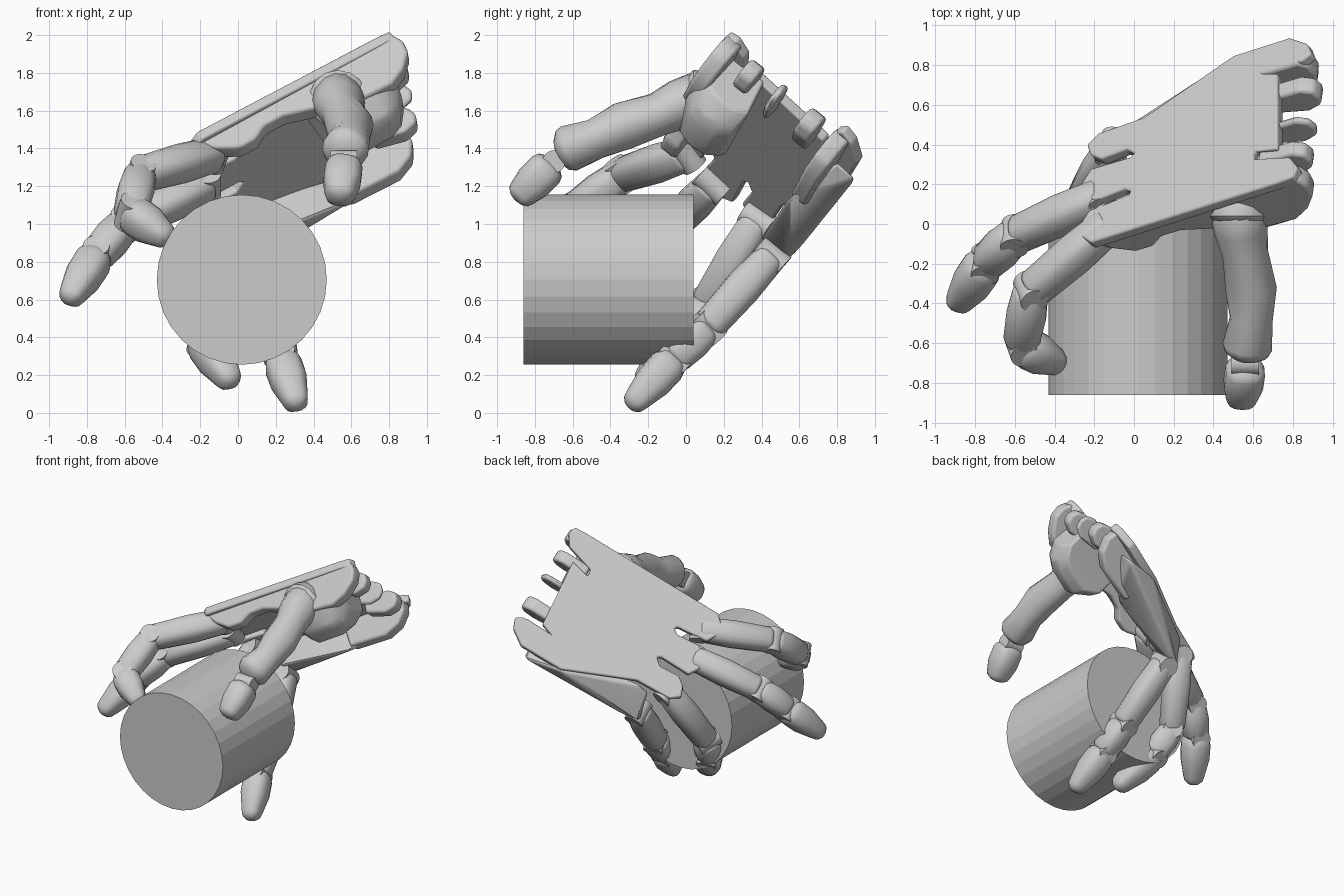
import bpy, bmesh, math
from mathutils import Vector as V

cube = bpy.data.objects.get("Cube")
if cube:
    bpy.data.objects.remove(cube, do_unlink=True)

grey = bpy.data.materials.new("light grey")
grey.use_nodes = True
COL = (0.6, 0.6, 0.6, 1)
grey.diffuse_color = COL
grey.node_tree.nodes["Principled BSDF"].inputs["Base Color"].default_value = COL

# Palm frame: along = towards wrist, across = towards little finger, normal = back of hand
origin = V((0.76, 0.25, 1.98))
normal = V((-0.82, 0.92, 1)).normalized()
along = V((1, 0.3, 0.544)).normalized()
across = normal.cross(along).normalized()


def local(a, b, d):
    return origin + along * a + across * b - normal * d


def on_back(x, y):
    z = origin.z - (normal.x * (x - origin.x) + normal.y * (y - origin.y)) / normal.z
    return V((x, y, z))


def finish(name, bm, bevel=0, angle=35):
    bmesh.ops.recalc_face_normals(bm, faces=bm.faces)
    mesh = bpy.data.meshes.new(name)
    bm.to_mesh(mesh)
    bm.free()
    mesh.materials.append(grey)
    ob = bpy.data.objects.new(name, mesh)
    bpy.context.collection.objects.link(ob)
    if bevel:
        mod = ob.modifiers.new("soft edges", 'BEVEL')
        mod.width, mod.segments, mod.limit_method = bevel, 3, 'ANGLE'
    bpy.ops.object.select_all(action='DESELECT')
    ob.select_set(True)
    bpy.context.view_layer.objects.active = ob
    bpy.ops.object.shade_smooth_by_angle(angle=math.radians(angle))
    return ob


def prism(name, pts, offset, bevel=0.015):
    bm = bmesh.new()
    top = [bm.verts.new(p) for p in pts]
    low = [bm.verts.new(p + offset) for p in pts]
    bm.faces.new(top)
    bm.faces.new(low[::-1])
    for i in range(len(pts)):
        bm.faces.new((top[i], top[i - 1], low[i - 1], low[i]))
    return finish(name, bm, bevel)


def hull(name, pts, bevel=0.02):
    bm = bmesh.new()
    for p in pts:
        bm.verts.new(p)
    bmesh.ops.convex_hull(bm, input=bm.verts)
    bmesh.ops.dissolve_limit(bm, angle_limit=0.03, verts=bm.verts, edges=bm.edges)
    return finish(name, bm, bevel)


def tube(name, stations, sides=14, square=0.75, cap=0.6):
    """Loft of rounded-square rings through (point, radius) stations with domed ends."""
    pts = [V(p) for p, r in stations]
    rad = [r for p, r in stations]
    d0, d1 = (pts[0] - pts[1]).normalized(), (pts[-1] - pts[-2]).normalized()
    p0, p1, r0, r1 = pts[0], pts[-1], rad[0], rad[-1]
    dome = [(math.sin(t), math.cos(t)) for t in (0.5, 1.0, 1.4)]
    pts = [p0 + d0 * r0 * cap * s for s, c in dome[::-1]] + pts + [p1 + d1 * r1 * cap * s for s, c in dome]
    rad = [r0 * c for s, c in dome[::-1]] + rad + [r1 * c for s, c in dome]
    bm = bmesh.new()
    rings = []
    for i, (p, r) in enumerate(zip(pts, rad)):
        t = (pts[min(i + 1, len(pts) - 1)] - pts[max(i - 1, 0)]).normalized()
        u = (normal - t * normal.dot(t)).normalized()
        w = t.cross(u)
        ring = []
        for k in range(sides):
            q = 2 * math.pi * (k + 0.5) / sides
            c, s = [math.copysign(abs(v) ** square, v) for v in (math.cos(q), math.sin(q))]
            ring.append(bm.verts.new(p + (u * c + w * s) * r))
        rings.append(ring)
    for a, b in zip(rings, rings[1:]):
        for k in range(sides):
            bm.faces.new((a[k], a[k - 1], b[k - 1], b[k]))
    bm.faces.new(rings[0])
    bm.faces.new(rings[-1])
    return finish(name, bm, angle=40)


def pin(name, centre, axis, radius, length, angle=35):
    bm = bmesh.new()
    bmesh.ops.create_cone(bm, cap_ends=True, segments=32, radius1=radius, radius2=radius, depth=length)
    bm.transform(axis.to_track_quat('Z', 'Y').to_matrix().to_4x4())
    bmesh.ops.translate(bm, vec=centre, verts=bm.verts)
    return finish(name, bm, angle=angle)


# Held cylinder
pin("held_cylinder", V((0.02, -0.41, 0.705)), V((0, 1, 0)), 0.45, 0.9, angle=5)

# Back plate of the palm, with slots between the knuckle lobes and a notched wrist edge
outline = [(-0.22, -0.09), (-0.27, -0.06), (-0.28, -0.01), (-0.23, 0.07), (-0.03, 0.15), (-0.02, 0.17),
           (-0.05, 0.18), (-0.2, 0.12), (-0.25, 0.14), (-0.27, 0.2), (-0.22, 0.28), (-0.02, 0.34), (0, 0.36),
           (-0.04, 0.38), (-0.17, 0.33), (-0.22, 0.35), (-0.24, 0.4), (-0.18, 0.46), (0.05, 0.54), (0.5, 0.85),
           (0.78, 0.94), (0.87, 0.91), (0.89, 0.86), (0.84, 0.82), (0.64, 0.79), (0.64, 0.76), (0.72, 0.76),
           (0.72, 0.38), (0.6, 0.37), (0.6, 0.33), (0.78, 0.34), (0.82, 0.29), (0.8, 0.24), (0.72, 0.21)]
prism("palm_plate", [on_back(*p) for p in outline], -normal * 0.06)

# Side walls and wrist prongs, drawn as (along, depth) profiles
index_wall = [(0.01, 0), (0.06, 0.04), (0.08, 0.1), (0.06, 0.18), (-0.02, 0.26), (-0.12, 0.31), (-0.3, 0.3),
              (-0.5, 0.22), (-0.7, 0.15), (-0.82, 0.15), (-0.9, 0.2), (-1, 0.2), (-1.1, 0.13), (-1.17, 0.06), (-1.16, 0)]
outer_wall = [(-0.02, 0), (0.02, 0.05), (0.02, 0.13), (-0.04, 0.22), (-0.15, 0.27), (-0.45, 0.26), (-0.5, 0)]
lobe = [(0, 0.02), (0.06, 0.06), (0.07, 0.12), (0.04, 0.17), (-0.04, 0.19), (-0.2, 0.14), (-0.2, 0.02)]
for name, prof, b, width in (("index_side_wall", index_wall, -0.03, 0.1), ("outer_side_wall", outer_wall, 0.73, 0.1),
                             ("wrist_prong_a", lobe, 0.15, 0.09), ("wrist_prong_b", lobe, 0.36, 0.04),
                             ("wrist_prong_c", lobe, 0.56, 0.1)):
    prism(name, [local(a, b, d) for a, d in prof], across * width, 0.02)

# Thumb mount under the wrist end of the index wall
section = [(-0.02, 0.28), (0.07, 0.4), (0.15, 0.43), (0.25, 0.42), (0.32, 0.36), (0.27, 0.06), (0, 0.05)]
hull("thumb_mount", [local(a, b, d * k) for b, d in section
                     for a, k in ((-0.07, 0.7), (-0.14, 0.92), (-0.22, 1), (-0.42, 1), (-0.52, 0.75))], 0.015)
tube("thumb_socket", [((0.53, 0.12, 1.66), 0.15), ((0.53, 0.04, 1.66), 0.155)], square=1, cap=0.3)

# Folded outer flap carrying the little finger
hull("outer_flap", [(0.8, 0.9, 1.24), (0.04, 0.53, 0.78), (-0.02, 0.5, 1.04), (0.05, 0.53, 1.1), (0.52, 0.85, 1.2),
                    (0.1, 0.4, 0.92), (0.62, 0.54, 1.13), (0.8, 0.8, 1.33)])

# Fingers: proximal, middle and tip phalanges with narrower hinges between
fingers = {
    "index": [(-0.12, 0, 1.37), (-0.52, -0.34, 1.26), (-0.57, -0.61, 1.06), (-0.38, -0.7, 0.93)],
    "middle": [(-0.16, 0.14, 1.21), (-0.6, -0.06, 1.0), (-0.75, -0.2, 0.83), (-0.89, -0.4, 0.61)],
    "ring": [(-0.11, 0.38, 1.02), (-0.26, 0.11, 0.57), (-0.19, -0.01, 0.39), (-0.04, -0.22, 0.17)],
    "little": [(0.1, 0.45, 0.83), (0.19, 0.11, 0.45), (0.23, -0.07, 0.28), (0.31, -0.28, 0.05)],
}
for name, joints in fingers.items():
    j = [V(p) for p in joints]
    for part, (a, b) in zip(("proximal", "middle", "tip"), zip(j, j[1:])):
        step = (b - a).normalized()
        a, b = a + step * (0.05 if part == "tip" else 0.02), b - step * 0.03
        shape = (0.1, 0.098, 0.07) if part == "tip" else (0.088, 0.098, 0.09)
        tube(f"{name}_{part}", [(a.lerp(b, t), r) for t, r in zip((0, 0.45, 1), shape)],
             cap=0.9 if part == "tip" else 0.45)
    for k, label in enumerate(("knuckle", "middle_joint", "tip_joint")):
        side = (j[k + 1] - j[k]).cross(normal).normalized()
        pin(f"{name}_{label}_hinge", j[k], side, 0.07, 0.17)

# Thumb
tube("thumb_base", [((0.53, 0.06, 1.66), 0.14), ((0.54, -0.04, 1.63), 0.13), ((0.56, -0.15, 1.58), 0.112),
                    ((0.59, -0.33, 1.52), 0.125), ((0.59, -0.48, 1.45), 0.105), ((0.57, -0.62, 1.4), 0.122)], square=0.9)
pin("thumb_hinge", V((0.56, -0.7, 1.33)), V((1, 0, 0)), 0.06, 0.14)
tube("thumb_tip", [((0.56, -0.74, 1.29), 0.1), ((0.55, -0.81, 1.22), 0.1), ((0.54, -0.87, 1.16), 0.08)], cap=0.6)
